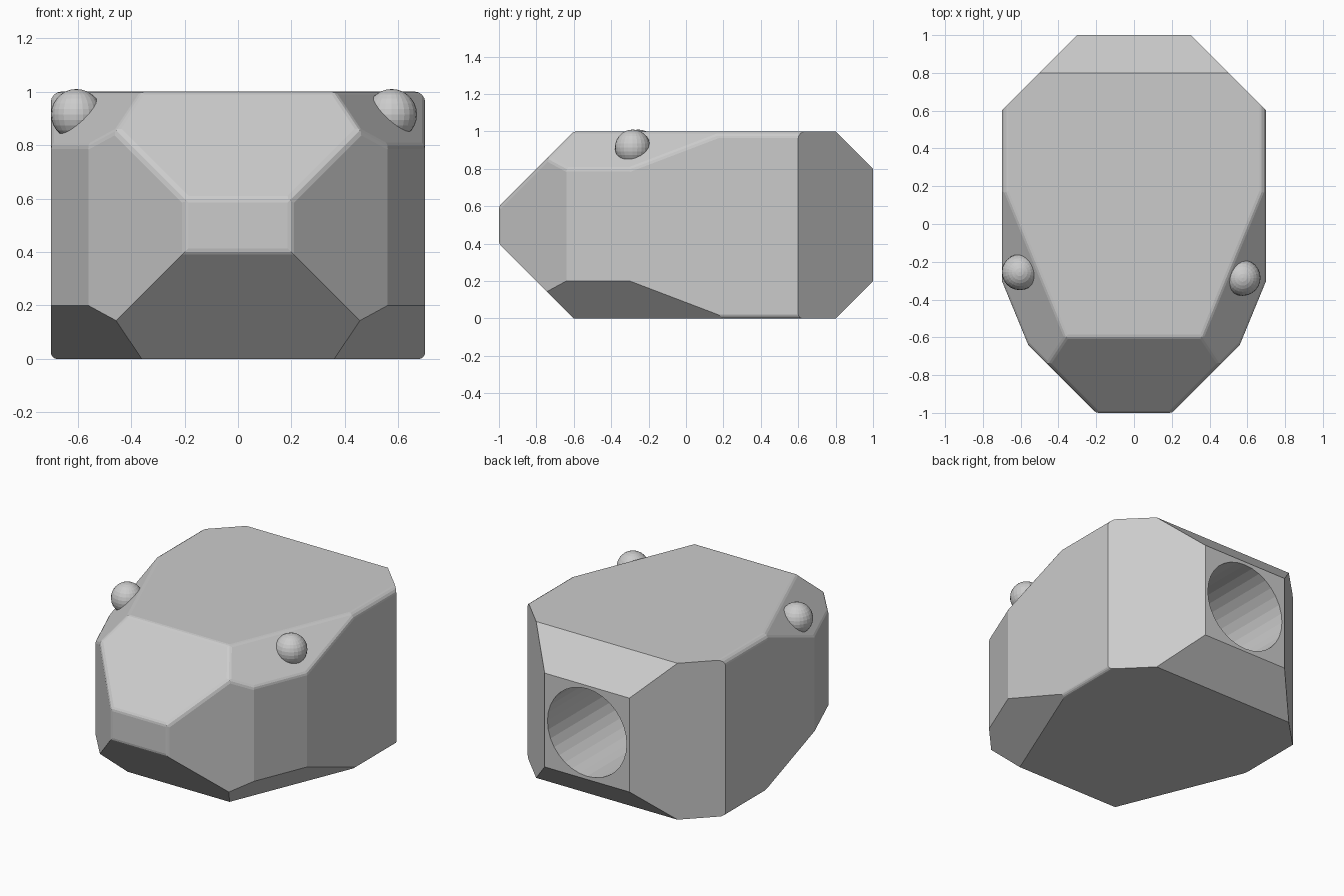
import bpy, bmesh
from math import cos, sin, tau
from mathutils import Vector

if "Cube" in bpy.data.objects:
    bpy.data.objects.remove(bpy.data.objects["Cube"])


def add_object(bm, name, location=(0, 0, 0)):
    mesh = bpy.data.meshes.new(name)
    bm.to_mesh(mesh)
    bm.free()
    ob = bpy.data.objects.new(name, mesh)
    ob.location = location
    bpy.context.scene.collection.objects.link(ob)
    return ob


def slice_off(bm, co, no):
    # cut a convex solid by a plane and cap the opening
    bmesh.ops.bisect_plane(bm, geom=bm.verts[:] + bm.edges[:] + bm.faces[:], dist=1e-5,
                           plane_co=Vector(co), plane_no=Vector(no).normalized(), clear_outer=True)
    rim = [e for e in bm.edges if e.is_boundary]
    if rim:
        bmesh.ops.holes_fill(bm, edges=rim, sides=0)


# body: a box with chamfered ends, tapered sides and cut front shoulders
sx, sy = 0.925, -0.381
bm = bmesh.new()
bmesh.ops.create_cube(bm, size=1)
for v in bm.verts:
    v.co = Vector((v.co.x * 1.4, v.co.y * 2, v.co.z + 0.5))
for s in (1, -1):
    slice_off(bm, (s * 0.2, -1, 0), (s, -1, 0))
    slice_off(bm, (s * 0.3, 1, 0), (s, 1, 0))
    slice_off(bm, (s * 0.7, -0.3, 0), (s * sx, sy, 0))
for v in (1, -1):
    slice_off(bm, (0, -1, 0.5 + v * 0.1), (0, -1, v))
    slice_off(bm, (0, 1, 0.5 + v * 0.3), (0, 1, v))
    for s in (1, -1):
        slice_off(bm, (s * 0.7, -0.3, 0.5 + v * 0.3), (s * sx, sy, v))
bmesh.ops.recalc_face_normals(bm, faces=bm.faces[:])
bm.normal_update()

# soften edges by slicing tangent planes along them: wide on the long square edges
soft = []
for e in bm.edges:
    if len(e.link_faces) != 2 or e.calc_length() < 0.02:
        continue
    n1, n2 = (f.normal.copy() for f in e.link_faces)
    mid = (e.verts[0].co + e.verts[1].co) / 2
    dot = n1.dot(n2)
    if mid.y > 0.59 or mid.z < 0.3 and dot > 0.2 or dot > 0.85:
        continue
    radius = (0.04 if mid.z > 0.5 else 0.025) if dot < 0.2 else 0.045
    soft.append((mid - (n1 + n2) * radius / (1 + dot), n1, n2, radius, 4 if dot < 0.2 else 2))
for centre, n1, n2, radius, steps in soft:
    for i in range(steps):
        n = n1.slerp(n2, (i + 0.5) / steps)
        slice_off(bm, centre + n * radius, n)

# round bore: open the back face, fill it around a circle, draw the circle inwards
back = max(bm.faces, key=lambda f: f.calc_center_median().y)
outline = list(back.edges)
bmesh.ops.delete(bm, geom=[back], context='FACES_ONLY')
N = 32


def ring(y):
    return [bm.verts.new((0.28 * cos(tau * i / N), y, 0.5 + 0.28 * sin(tau * i / N))) for i in range(N)]


mouth, floor = ring(1.0), ring(0.2)
for i in range(N):
    j = (i + 1) % N
    bm.faces.new((mouth[i], mouth[j], floor[j], floor[i]))
bm.faces.new(floor)
circle = [bm.edges.get((mouth[i], mouth[(i + 1) % N])) for i in range(N)]
bmesh.ops.triangle_fill(bm, use_beauty=True, use_dissolve=False, edges=outline + circle, normal=(0, 1, 0))
bmesh.ops.recalc_face_normals(bm, faces=bm.faces[:])
add_object(bm, "body")

# eyes: half-sunk balls on the upper shoulder cuts, slightly uneven
for name, x, y in (("right_eye", 0.575, -0.285), ("left_eye", -0.605, -0.255)):
    bm = bmesh.new()
    bmesh.ops.create_uvsphere(bm, u_segments=24, v_segments=14, radius=0.095)
    add_object(bm, name, (x, y, 0.915))
